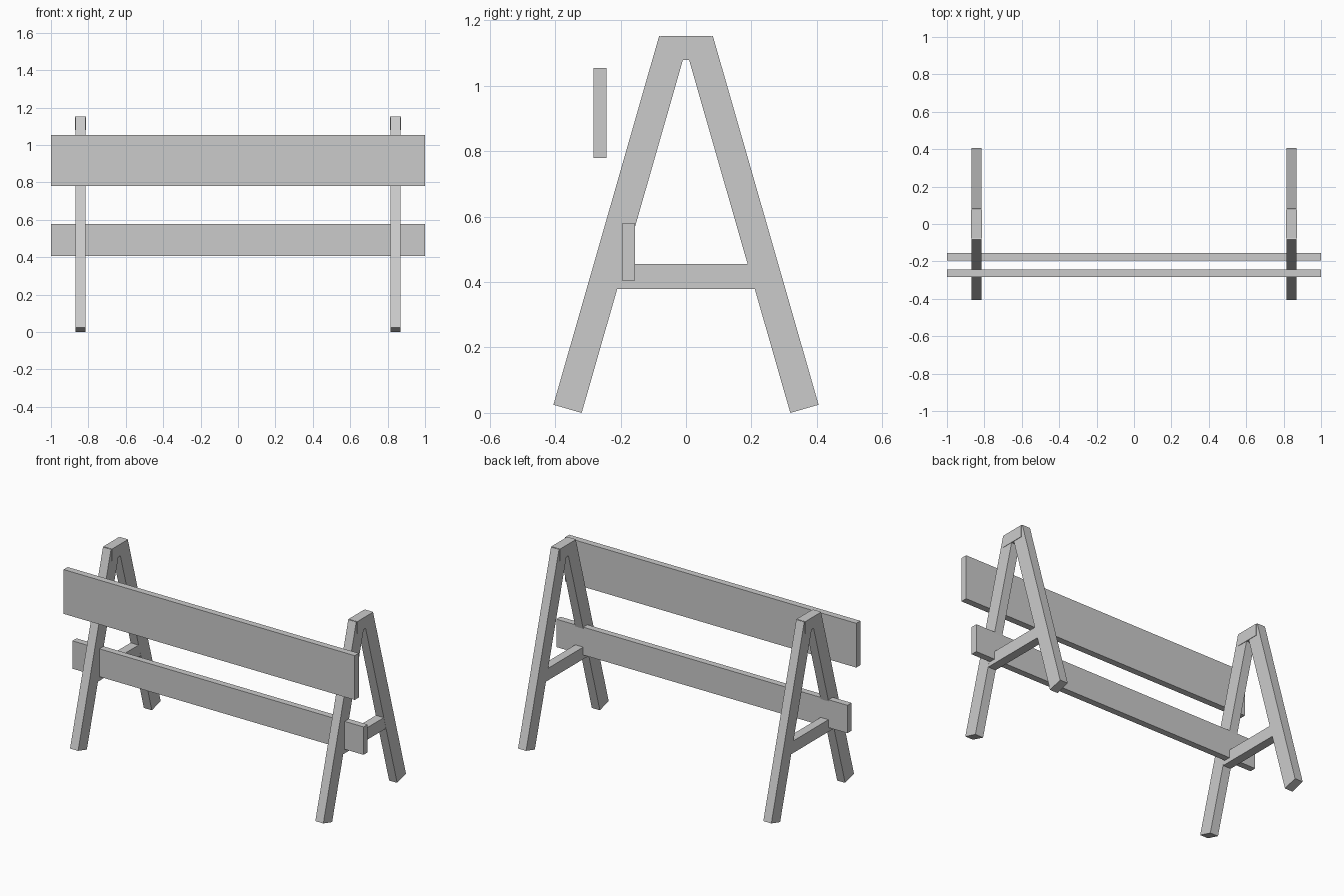
import bpy
from math import radians, sin, cos

if "Cube" in bpy.data.objects:
    bpy.data.objects.remove(bpy.data.objects["Cube"])


def box(name, center, size, tilt=0.0):
    bpy.ops.mesh.primitive_cube_add(size=1, location=center, rotation=(tilt, 0, 0))
    ob = bpy.context.object
    ob.name = name
    ob.scale = size
    bpy.ops.object.transform_apply(location=False, rotation=True, scale=True)
    return ob


FRAME_X = 0.8425
TILT = radians(16)
LEG_W, LEG_L = 0.09, 1.173
# leg centre height puts its lowest corner on the ground
LEG_Z = (LEG_L * cos(TILT) + LEG_W * sin(TILT)) / 2
LEG_Y = 0.2005

# two A-frame trestles
for side, sx in (("left", -1), ("right", 1)):
    x = sx * FRAME_X
    for end, sy in (("front", -1), ("back", 1)):
        box(f"{end}_leg_{side}", (x, sy * LEG_Y, LEG_Z),
            (0.055, LEG_W, LEG_L), sy * TILT)
    box(f"top_block_{side}", (x, 0, 1.116), (0.06, 0.152, 0.073))
    box(f"crossbar_{side}", (x, 0, 0.417), (0.054, 0.42, 0.075))

# horizontal boards
box("upper_board", (0, -0.263, 0.917), (2, 0.04, 0.275))
box("lower_board", (0, -0.176, 0.492), (2, 0.04, 0.173))
